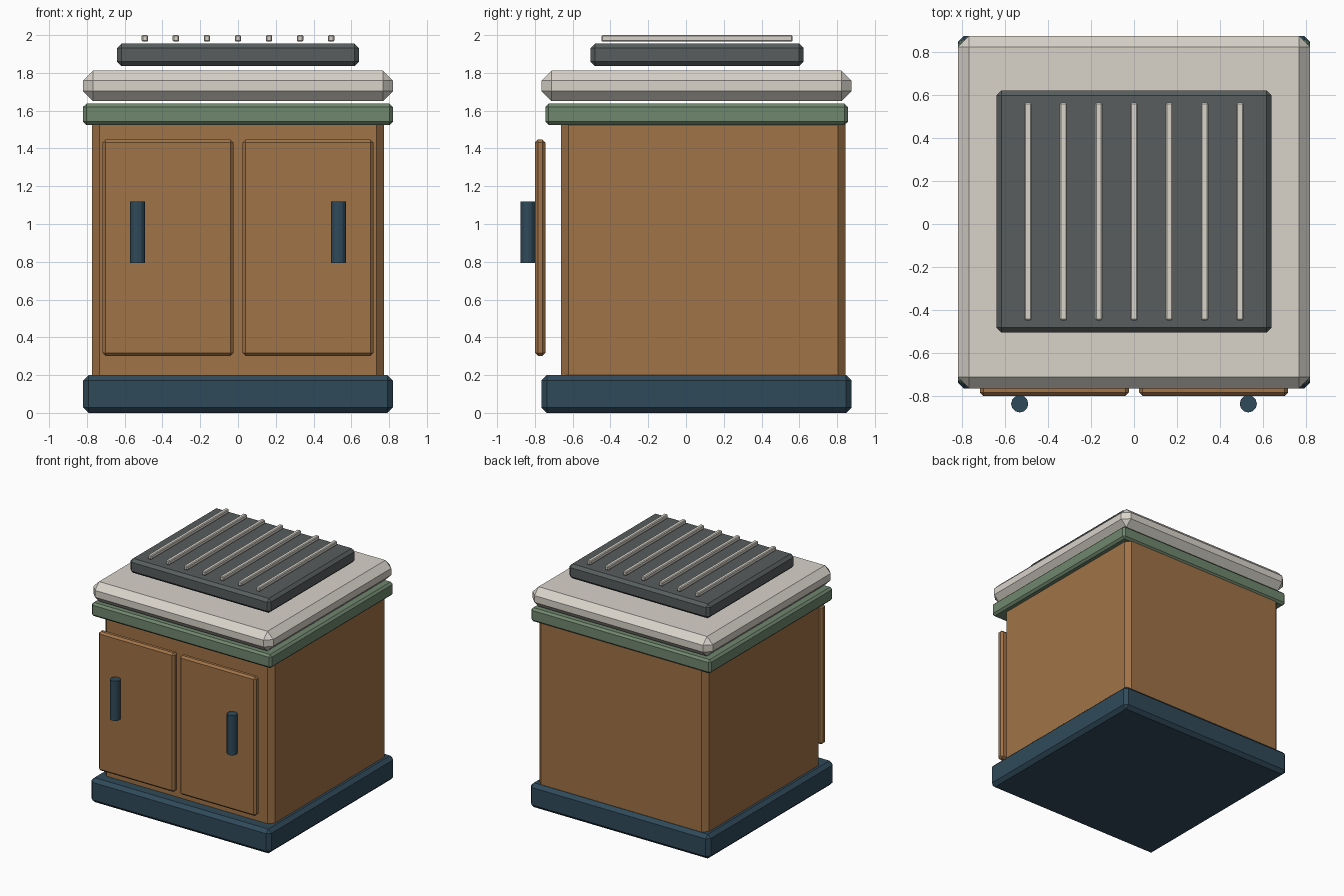
import bpy, bmesh
from mathutils import Matrix

if "Cube" in bpy.data.objects:
    bpy.data.objects.remove(bpy.data.objects["Cube"])


def material(name, rgb):
    # sRGB 0-255 to linear
    lin = [(c / 255 / 12.92 if c <= 10 else ((c / 255 + 0.055) / 1.055) ** 2.4) for c in rgb]
    m = bpy.data.materials.new(name)
    m.diffuse_color = (*lin, 1)
    m.use_nodes = True
    m.node_tree.nodes["Principled BSDF"].inputs["Base Color"].default_value = m.diffuse_color
    return m


wood = material("warm_wood", (160, 115, 71))
navy = material("dark_blue", (48, 74, 90))
green = material("sage_green", (112, 135, 110))
stone = material("pale_stone", (216, 211, 202))
iron = material("dark_iron", (88, 93, 94))


def add_object(name, bm, mat):
    mesh = bpy.data.meshes.new(name)
    bm.to_mesh(mesh)
    bm.free()
    mesh.materials.append(mat)
    obj = bpy.data.objects.new(name, mesh)
    bpy.context.collection.objects.link(obj)
    return obj


def block(name, x, y, z, bevel, mat):
    """Chamfered box from (min, max) ranges."""
    bm = bmesh.new()
    size = [r[1] - r[0] for r in (x, y, z)]
    centre = [(r[0] + r[1]) / 2 for r in (x, y, z)]
    bmesh.ops.create_cube(bm, size=1, matrix=Matrix.Translation(centre) @ Matrix.Diagonal((*size, 1)))
    bmesh.ops.bevel(bm, geom=bm.edges[:], offset=bevel, segments=1, profile=0.5, affect='EDGES')
    return add_object(name, bm, mat)


def post(name, x, y, z, radius, sides, mat):
    """Upright faceted cylinder."""
    bm = bmesh.new()
    bmesh.ops.create_cone(bm, cap_ends=True, segments=sides, radius1=radius, radius2=radius,
                          depth=z[1] - z[0], matrix=Matrix.Translation((x, y, (z[0] + z[1]) / 2)))
    return add_object(name, bm, mat)


# Cabinet: plinth, body, trim and worktop
block("plinth", (-0.82, 0.82), (-0.765, 0.876), (0, 0.2), 0.028, navy)
block("cabinet_body", (-0.772, 0.772), (-0.663, 0.844), (0.13, 1.6), 0.04, wood)
block("trim_band", (-0.82, 0.82), (-0.745, 0.857), (1.525, 1.637), 0.017, green)
block("worktop", (-0.82, 0.82), (-0.765, 0.876), (1.65, 1.812), 0.053, stone)

# Doors and handles, one on each side
for side, s in (("left", -1), ("right", 1)):
    block(side + "_door", tuple(sorted((0.024 * s, 0.717 * s))), (-0.80, -0.744), (0.302, 1.447), 0.016, wood)
    post(side + "_handle", 0.532 * s, -0.837, (0.793, 1.12), 0.04, 12, navy)

# Hot plate with grill bars
block("grill_plate", (-0.64, 0.64), (-0.505, 0.622), (1.836, 1.955), 0.023, iron)
for i in range(7):
    x = (i - 3) * 0.1643
    block(f"grill_bar_{i + 1}", (x - 0.017, x + 0.017), (-0.448, 0.565), (1.966, 2.0), 0.006, stone)
